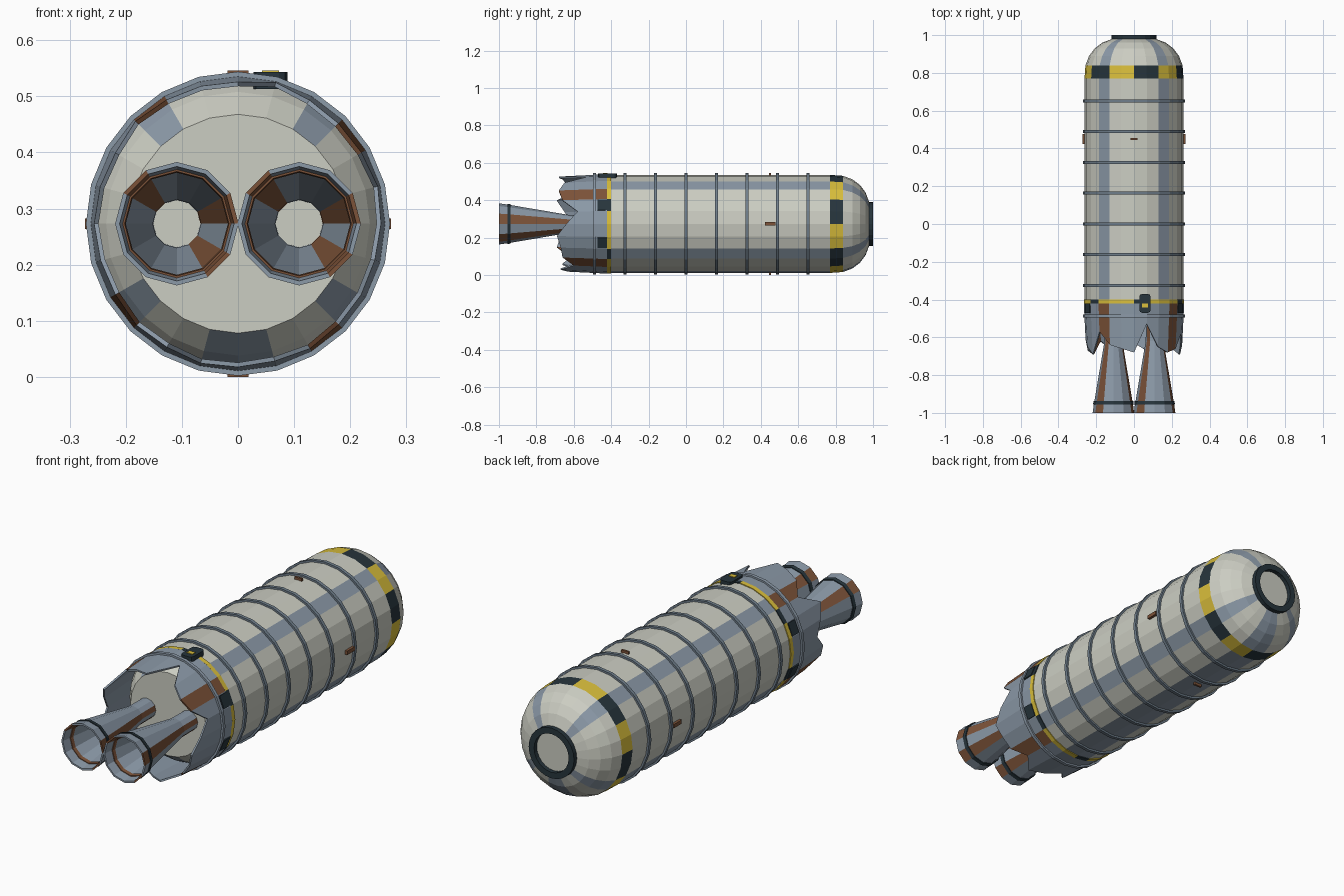
import bpy, bmesh
from math import cos, sin, radians
from mathutils import Matrix

CZ = 0.273      # height of the long axis
SIDES = 24

cube = bpy.data.objects.get("Cube")
if cube:
    bpy.data.objects.remove(cube, do_unlink=True)


def material(name, r, g, b):
    m = bpy.data.materials.new(name)
    m.diffuse_color = (r, g, b, 1)
    m.use_nodes = True
    for node in m.node_tree.nodes:
        if node.type == 'BSDF_PRINCIPLED':
            node.inputs["Base Color"].default_value = (r, g, b, 1)
    return m


WHITE = material("off_white", 0.60, 0.61, 0.54)
STEEL = material("blue_grey", 0.26, 0.32, 0.39)
RIB = material("dark_steel", 0.16, 0.21, 0.26)
DARK = material("near_black", 0.02, 0.035, 0.045)
YELLOW = material("yellow", 0.70, 0.52, 0.045)
RUST = material("rust_brown", 0.20, 0.085, 0.04)


def finish(name, bm, mats):
    bmesh.ops.recalc_face_normals(bm, faces=bm.faces)
    me = bpy.data.meshes.new(name)
    bm.to_mesh(me)
    bm.free()
    for m in mats:
        me.materials.append(m)
    ob = bpy.data.objects.new(name, me)
    bpy.context.collection.objects.link(ob)
    return ob


def lathe(name, profile, mats, rule=None, n=SIDES, x=0.0, closed=False, caps=False):
    """Spin (y, radius) points about the y axis; rule(band, side) picks the colour."""
    bm = bmesh.new()
    rings = []
    for y, r in profile:
        angles = [radians(360 * i / n) for i in range(n)]
        rings.append([bm.verts.new((x + r * cos(a), y, CZ + r * sin(a))) for a in angles])
    pairs = list(zip(rings, rings[1:]))
    if closed:
        pairs.append((rings[-1], rings[0]))
    for band, (a, b) in enumerate(pairs):
        for i in range(n):
            j = (i + 1) % n
            f = bm.faces.new((a[i], a[j], b[j], b[i]))
            f.material_index = rule(band, i) if rule else 0
    if caps:
        bm.faces.new(rings[0])
        bm.faces.new(rings[-1])
    return finish(name, bm, mats)


def box(name, size, centre, mat, angle=0.0, bevel=0.0):
    """Box turned by an angle about the long axis after placing it."""
    bm = bmesh.new()
    bmesh.ops.create_cube(bm, size=1)
    bmesh.ops.scale(bm, vec=size, verts=bm.verts)
    if bevel:
        edges = [e for e in bm.edges
                 if abs(e.verts[0].co.z - e.verts[1].co.z) > size[2] / 2]
        bmesh.ops.bevel(bm, geom=edges, offset=bevel, segments=2, affect='EDGES', profile=0.5)
    bm.transform(Matrix.Translation((0, 0, CZ)) @ Matrix.Rotation(-radians(angle), 4, 'Y')
                 @ Matrix.Translation(centre))
    return finish(name, bm, [mat])


# Hull with blue-grey panel strips and a chequered band before the nose dome
STRIPS = (3, 8, 14, 21, 17, 18)
hull_profile = [(-0.52, 0.195), (-0.47, 0.235), (-0.42, 0.262), (0.77, 0.262), (0.84, 0.257),
                (0.89, 0.238), (0.93, 0.208), (0.96, 0.168), (0.98, 0.115)]


def hull_rule(band, i):
    if band == 3:
        return 2 if (i // 2) % 2 else 3
    return 1 if i in STRIPS else 0


lathe("hull", hull_profile, [WHITE, STEEL, YELLOW, DARK], hull_rule, caps=True)

# Nose docking collar
lathe("nose_collar", [(0.965, 0.118), (1.0, 0.118), (1.0, 0.09), (0.965, 0.09)], [DARK], closed=True)

# Hoop ribs along the hull
for k in range(8):
    y = -0.488 + 0.1628 * k
    w = 0.008
    lathe(f"hoop_rib_{k + 1}", [(y - w, 0.258), (y - w, 0.271), (y + w, 0.271), (y + w, 0.258)],
          [RIB if k else STEEL], closed=True)

# Thin warning stripe at the rear of the hull
lathe("warning_stripe", [(-0.422, 0.255), (-0.422, 0.266), (-0.4, 0.266), (-0.4, 0.255)],
      [YELLOW, DARK], lambda b, i: 1 if i % 4 == 1 else 0, closed=True)

# Torn skirt around the engines: one rear reach per corner
REACH = (64, 58, 66, 68, 65, 53, 68, 66, 64, 57, 69, 65,
         61, 67, 69, 62, 66, 59, 63, 67, 60, 66, 67, 69)
bm = bmesh.new()
front, rear = [], []
for i, reach in enumerate(REACH):
    a = radians(15 * i)
    y = -reach / 100
    r = 0.266 - 0.05 * (-0.42 - y)
    front.append(bm.verts.new((0.266 * cos(a), -0.42, CZ + 0.266 * sin(a))))
    rear.append(bm.verts.new((r * cos(a), y, CZ + r * sin(a))))
for i in range(SIDES):
    j = (i + 1) % SIDES
    f = bm.faces.new((front[i], front[j], rear[j], rear[i]))
    f.material_index = 1 if i in (2, 8, 14, 20) else 0
skirt = finish("torn_skirt", bm, [STEEL, RUST])
solid = skirt.modifiers.new("thickness", 'SOLIDIFY')
solid.thickness = 0.008
solid.offset = -1

# Dark panels on the skirt
for k, i in enumerate((1, 10, 13, 22)):
    box(f"skirt_panel_{k + 1}", (0.009, 0.05, 0.06), (0.263, -0.447, 0), DARK, 15 * i + 7.5)

# Twin engine bells, open right through, with a dark band near the mouth
for side, x in (("left", 0.109), ("right", -0.109)):
    bell = [(-0.515, 0.046), (-0.62, 0.047), (-0.95, 0.103), (-1.0, 0.11),
            (-1.0, 0.102), (-0.95, 0.096), (-0.62, 0.043), (-0.515, 0.042)]
    lathe(f"engine_bell_{side}", bell, [STEEL, RUST],
          lambda b, i: 1 if i in (0, 4, 10) else 0, n=12, x=x, closed=True)
    lathe(f"bell_band_{side}", [(-0.955, 0.1), (-0.955, 0.108), (-0.938, 0.105), (-0.938, 0.097)],
          [DARK], n=12, x=x, closed=True)
    lathe(f"bell_lip_{side}", [(-0.955, 0.1), (-0.955, 0.093), (-0.938, 0.091), (-0.938, 0.097)],
          [RUST], n=12, x=x, closed=True)

# Rusty lugs at the four quarters of the hull
for name, angle, size in (("left", 0, (0.02, 0.055, 0.018)), ("right", 180, (0.02, 0.055, 0.018)),
                          ("top", 90, (0.02, 0.01, 0.038)), ("bottom", 270, (0.02, 0.01, 0.038))):
    box(f"lug_{name}", size, (0.263, 0.45, 0), RUST, angle)

# Hatch box with a yellow plate
box("hatch_box", (0.06, 0.1, 0.03), (0.058, -0.42, 0.255), DARK, bevel=0.015)
box("hatch_plate", (0.03, 0.022, 0.006), (0.058, -0.432, 0.27), YELLOW)
